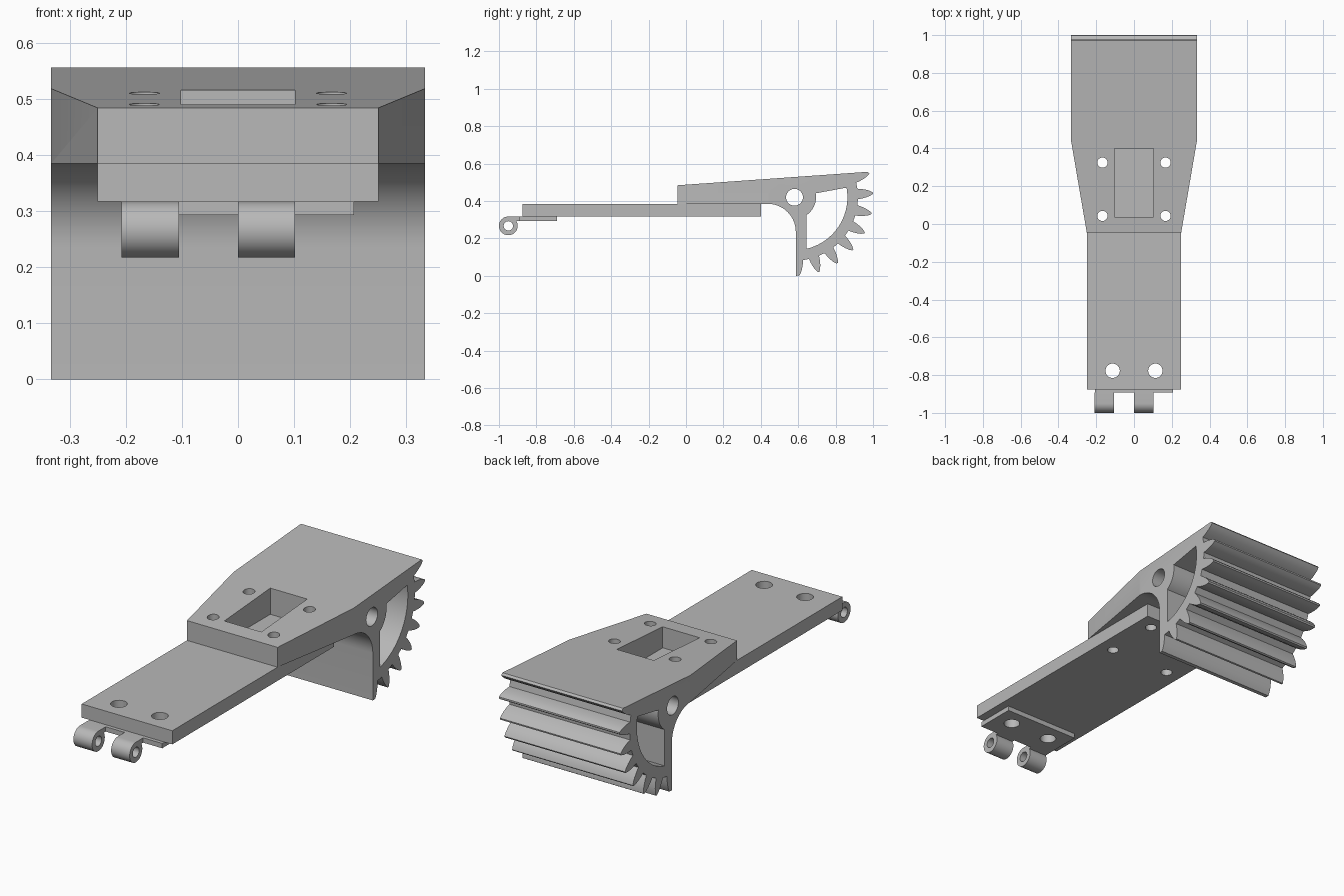
import bpy, bmesh, math

if "Cube" in bpy.data.objects:
    bpy.data.objects.remove(bpy.data.objects["Cube"])

grey = bpy.data.materials.new("plain_grey")
grey.use_nodes = True
COLOR = (0.48, 0.48, 0.48, 1)
grey.diffuse_color = COLOR
grey.node_tree.nodes["Principled BSDF"].inputs["Base Color"].default_value = COLOR


def prism(name, outline, axis, lo, hi):
    """Extrude a 2D outline: (y, z) points along x, or (x, y) points along z."""
    bm = bmesh.new()
    place = (lambda a, b: (lo, a, b)) if axis == "x" else (lambda a, b: (a, b, lo))
    face = bm.faces.new([bm.verts.new(place(a, b)) for a, b in outline])
    ext = bmesh.ops.extrude_face_region(bm, geom=[face])
    for v in ext["geom"]:
        if isinstance(v, bmesh.types.BMVert):
            v.co["xyz".index(axis)] = hi
    bmesh.ops.recalc_face_normals(bm, faces=bm.faces)
    mesh = bpy.data.meshes.new(name)
    bm.to_mesh(mesh)
    bm.free()
    mesh.materials.append(grey)
    obj = bpy.data.objects.new(name, mesh)
    bpy.context.collection.objects.link(obj)
    return obj


def arc(cx, cy, r, start, end, steps):
    angles = [math.radians(start + (end - start) * i / steps) for i in range(steps + 1)]
    return [(cx + r * math.cos(t), cy + r * math.sin(t)) for t in angles]


def circle(cx, cy, r, n=32):
    return arc(cx, cy, r, 0, 360, n)[:-1]


def rect(x0, x1, y0, y1):
    return [(x0, y0), (x1, y0), (x1, y1), (x0, y1)]


def boolean(obj, cutter, operation="DIFFERENCE"):
    cutter.hide_render = True
    mod = obj.modifiers.new("cut", "BOOLEAN")
    mod.operation, mod.solver, mod.object = operation, "EXACT", cutter
    bpy.context.view_layer.objects.active = obj
    bpy.ops.object.modifier_apply(modifier=mod.name)
    bpy.data.objects.remove(cutter)


def drill(obj, outline, axis):
    boolean(obj, prism("cutter", outline, axis, -1, 1))


# Gear sector outline, ending in a filleted front wall
GY, GZ, TIP = 0.58, 0.42, 0.42
FLANK = [(0.338, 0.028), (0.36, 0.0255), (0.385, 0.02), (0.405, 0.013), (TIP, 0.004)]


def flank(angle, side):
    t = math.radians(angle)
    return [(GY + r * math.cos(t) - side * w * math.sin(t),
             GZ + r * math.sin(t) + side * w * math.cos(t)) for r, w in FLANK]


outline = [(-0.045, 0.385), (-0.045, 0.484), (0.972, 0.556)]
for i in range(8):
    angle = 18 - 15 * i
    if i > 0:
        outline += flank(angle, 1)
    if i < 7:
        outline += flank(angle, -1)[::-1]
outline += [(0.587, 0)] + arc(0.437, 0.235, 0.15, 0, 90, 14)
gear_block = prism("gear_block", outline, "x", -0.45, 0.45)

# Tapered plan shape
half = [(0.2235, -0.2), (0.333, 0.44), (0.333, 1.2)]
plan = half + [(-x, y) for x, y in reversed(half)]
boolean(gear_block, prism("plan_cutter", plan, "z", -0.5, 1), "INTERSECT")

# Axle hole, sector window and top pocket
drill(gear_block, circle(GY, GZ, 0.045), "x")
window = arc(GY, GZ, 0.283, -76.7, 10.5, 20) + arc(GY, GZ, 0.115, 10.5, -55.5, 12)
drill(gear_block, window, "x")
drill(gear_block, rect(-0.102, 0.102, 0.038, 0.4), "z")

# Arm plate and hinge leaf
arm_plate = prism("arm_plate", rect(-0.25, 0.25, -0.875, 0.4), "z", 0.317, 0.385)
hinge_leaf = prism("hinge_leaf", rect(-0.207, 0.207, -0.893, -0.69), "z", 0.293, 0.317)

# Screw holes
for x in (-0.167, 0.167):
    for y in (0.043, 0.325):
        for part in (gear_block, arm_plate):
            drill(part, circle(x, y, 0.027), "z")
for x in (-0.113, 0.113):
    for part in (arm_plate, hinge_leaf):
        drill(part, circle(x, -0.777, 0.038), "z")

# Hinge knuckles
parts = [gear_block, arm_plate, hinge_leaf]
knuckle_outline = arc(-0.95, 0.267, 0.05, 90, 391, 36) + [(-0.893, 0.293), (-0.893, 0.317)]
for name, x0, x1 in (("right_knuckle", -0.208, -0.105), ("left_knuckle", 0, 0.102)):
    knuckle = prism(name, knuckle_outline, "x", x0, x1)
    drill(knuckle, circle(-0.95, 0.267, 0.025, 24), "x")
    parts.append(knuckle)

# Smooth shading with sharp edges kept
bpy.ops.object.select_all(action="DESELECT")
for part in parts:
    part.select_set(True)
bpy.context.view_layer.objects.active = gear_block
bpy.ops.object.shade_smooth_by_angle(angle=math.radians(30))
